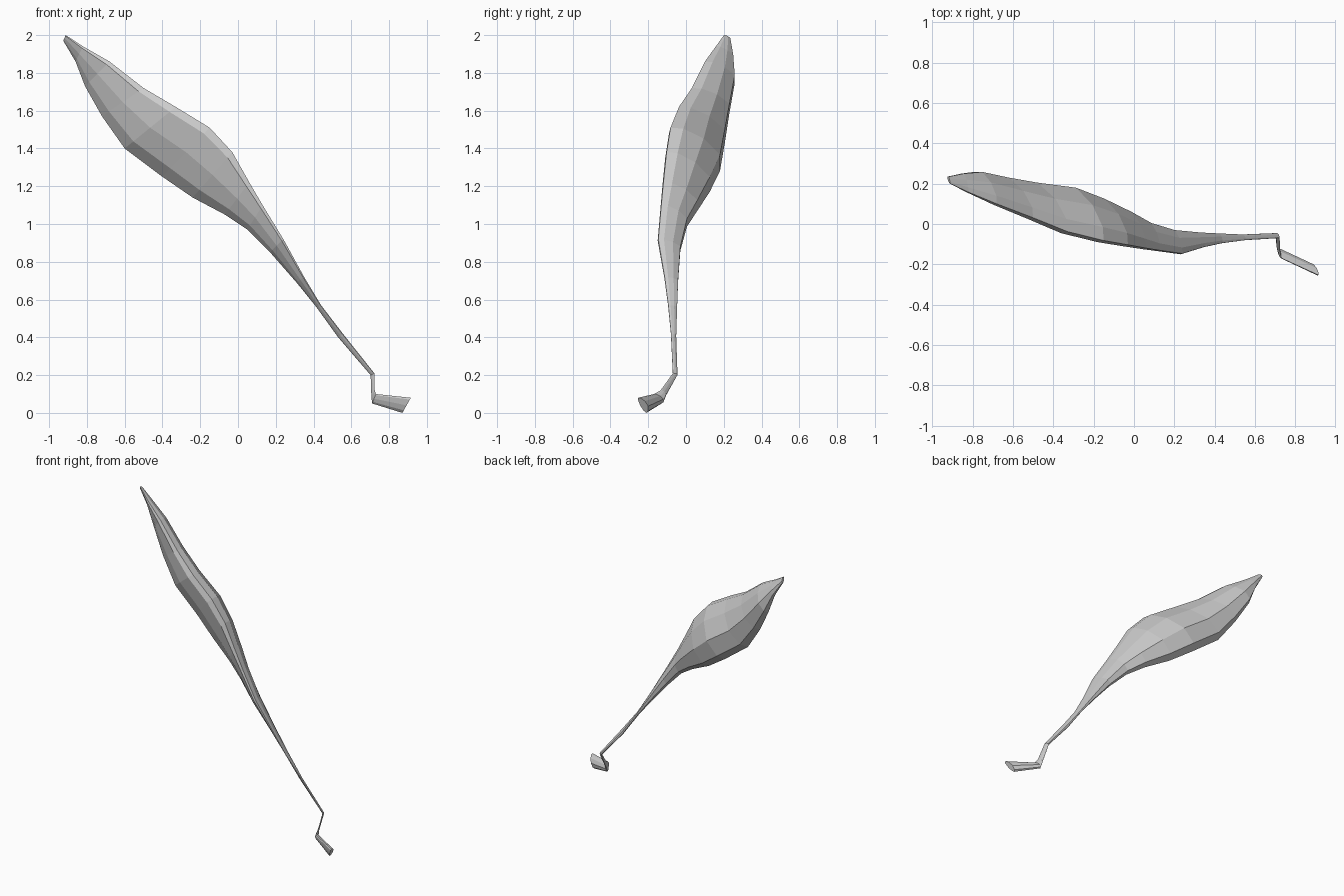
import bpy, bmesh

# Stations along the strap: upper edge (x, z), lower edge (x, z), front y, back y
BELLY = [
    (-.912, 2.0, -.925, 1.97, .20, .235),
    (-.82, 1.94, -.86, 1.86, .155, .25),
    (-.68, 1.86, -.81, 1.73, .095, .258),
    (-.50, 1.72, -.72, 1.57, .025, .23),
    (-.33, 1.62, -.60, 1.40, -.045, .205),
    (-.15, 1.51, -.40, 1.25, -.09, .18),
    (-.03, 1.38, -.24, 1.14, -.11, .125),
    (.06, 1.22, -.07, 1.05, -.125, .06),
    (.13, 1.10, .05, .97, -.135, .005),
]
TENDON = [
    (.24, .92, .17, .85, -.15, -.03),
    (.35, .72, .31, .69, -.115, -.042),
    (.44, .57, .415, .56, -.095, -.047),
    (.555, .42, .53, .40, -.08, -.052),
    (.722, .21, .702, .20, -.07, -.045),
    (.724, .12, .706, .09, -.135, -.105),
]
FOOT = [
    (.73, .10, .71, .05, -.17, -.12),
    (.915, .08, .87, 0, -.255, -.20),
]
# Diagonal cross-section: (share of upper-lower span, share of front-back span)
SECTION = [(0, .03), (.12, 0), (.5, .22), (.83, .52), (1, .82),
           (.88, 1), (.55, 1), (.22, .68), (.02, .28)]


def loft(name, stations):
    bm = bmesh.new()
    rings = []
    for px, pz, qx, qz, y0, y1 in stations:
        rings.append([bm.verts.new((px + a * (qx - px), y0 + b * (y1 - y0),
                                    pz + a * (qz - pz))) for a, b in SECTION])
    n = len(SECTION)
    for r, s in zip(rings, rings[1:]):
        for i in range(n):
            j = (i + 1) % n
            bm.faces.new((r[i], r[j], s[j], s[i]))
    bm.faces.new(rings[0])
    bm.faces.new(rings[-1][::-1])
    bmesh.ops.recalc_face_normals(bm, faces=bm.faces)
    mesh = bpy.data.meshes.new(name)
    bm.to_mesh(mesh)
    bm.free()
    obj = bpy.data.objects.new(name, mesh)
    bpy.context.collection.objects.link(obj)
    return obj


# Belly, tendon and turned foot run as one continuous strap
loft("muscle_with_tendon", BELLY + TENDON + FOOT)
